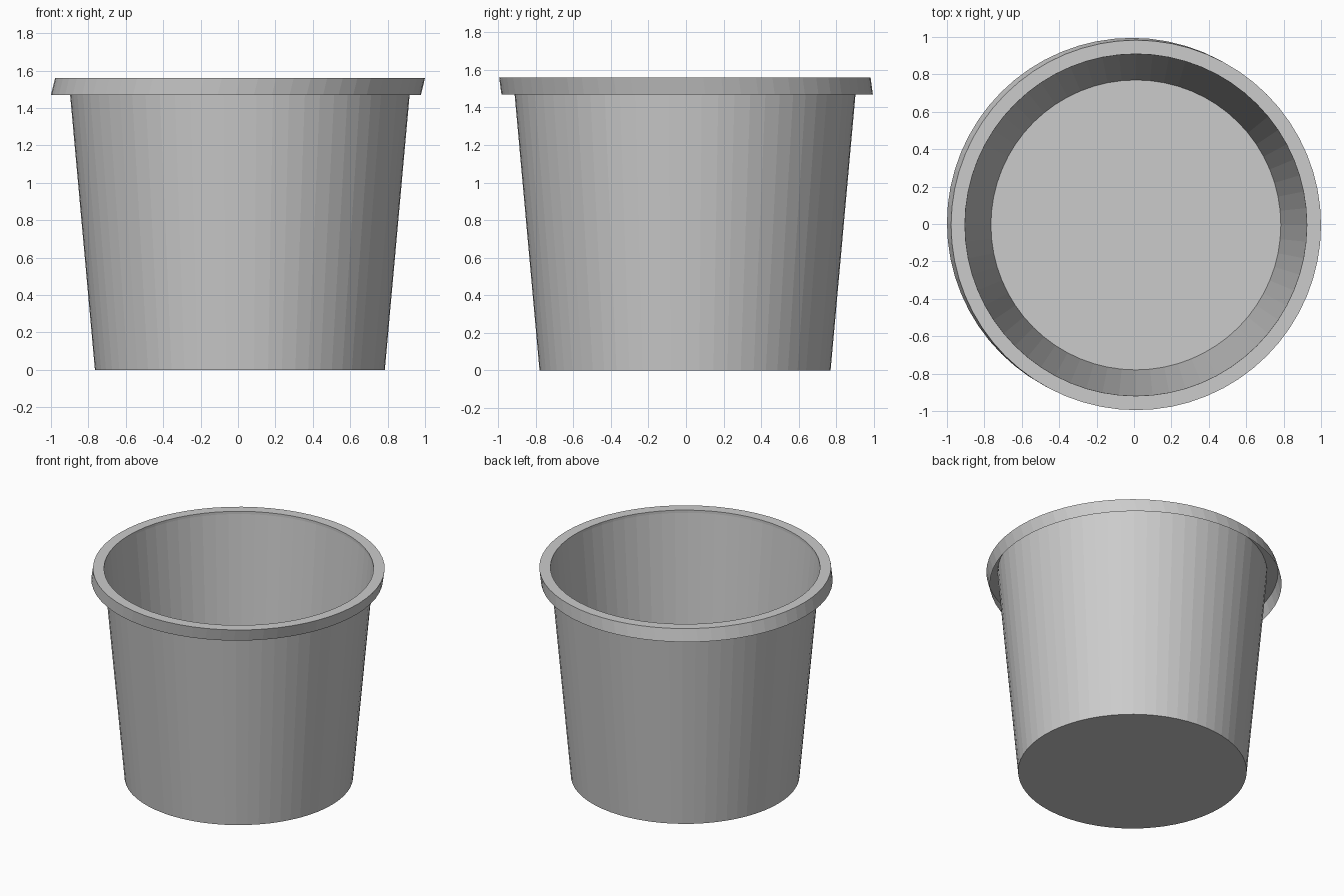
import bpy, bmesh
from math import cos, sin, pi

if "Cube" in bpy.data.objects:
    bpy.data.objects.remove(bpy.data.objects["Cube"])

SIDES = 64


def lathe(name, rings, cap_first=False):
    """Skin a stack of circles given as (radius, z, centre x, centre y)."""
    bm = bmesh.new()
    loops = []
    for r, z, cx, cy in rings:
        loops.append([bm.verts.new((cx + r * cos(2 * pi * i / SIDES),
                                    cy + r * sin(2 * pi * i / SIDES), z))
                      for i in range(SIDES)])
    for a, b in zip(loops, loops[1:]):
        for i in range(SIDES):
            j = (i + 1) % SIDES
            bm.faces.new((a[i], a[j], b[j], b[i]))
    if cap_first:
        bm.faces.new(loops[0][::-1])
    mesh = bpy.data.meshes.new(name)
    bm.to_mesh(mesh)
    bm.free()
    obj = bpy.data.objects.new(name, mesh)
    bpy.context.collection.objects.link(obj)
    return obj


# Thin tapered bucket wall with a closed floor
CX, CY = 0.01, -0.005
lathe("bucket_body", [(0.775, 0.0, CX, CY), (0.914, 1.54, CX, CY)], cap_first=True)

# Rim: hanging skirt (slightly skewed, open below), flat top and short inner lip
lathe("bucket_rim", [(0.989, 1.47, -0.011, 0.006),
                     (0.989, 1.56, 0.011, -0.006),
                     (0.914, 1.56, CX, CY),
                     (0.914, 1.54, CX, CY)])
